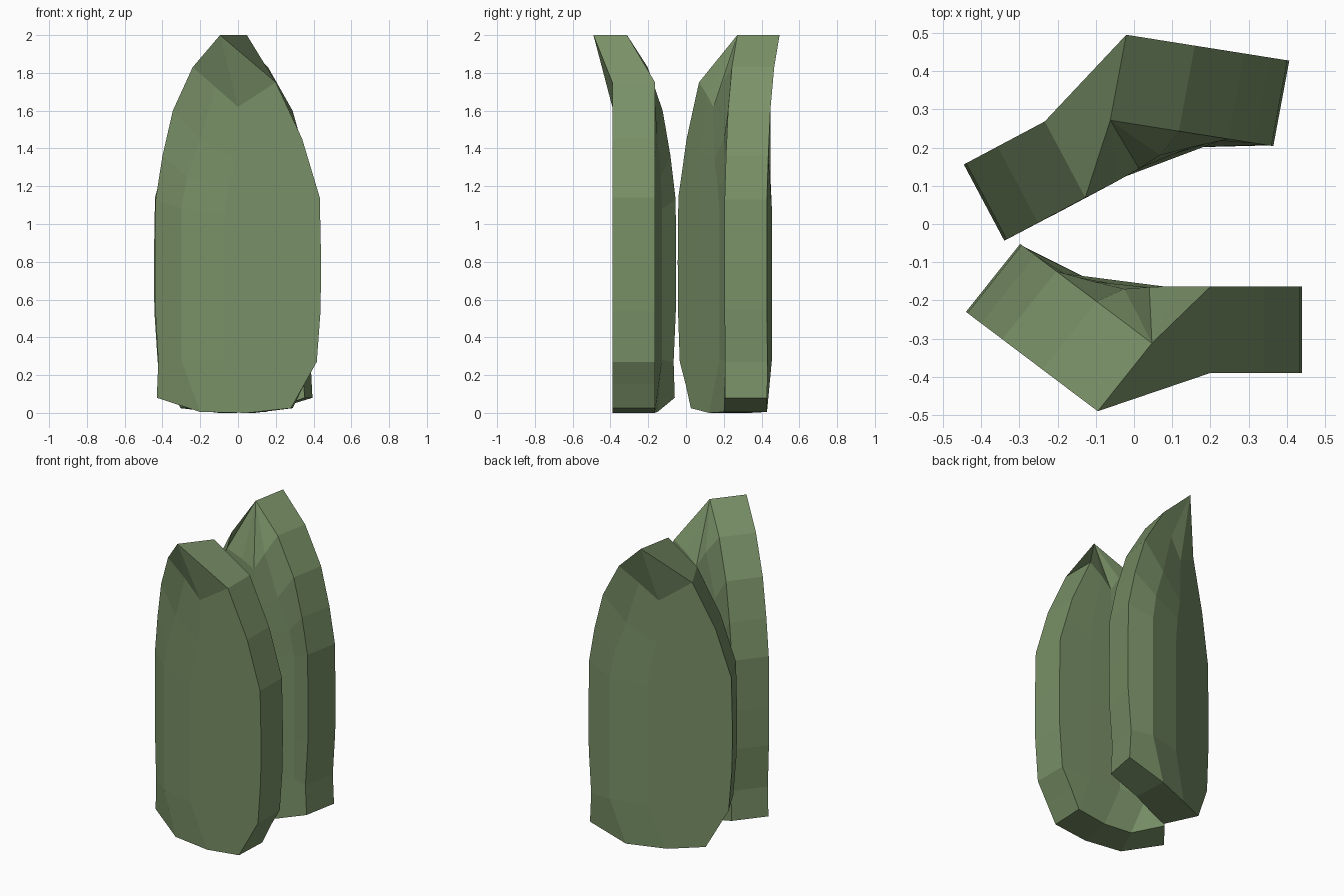
import bpy, bmesh, math
from mathutils import Matrix

if "Cube" in bpy.data.objects:
    bpy.data.objects.remove(bpy.data.objects["Cube"])

# Column cross-section: horizontal thickness direction for each column
OFFSETS = [(.142, .178), (.095, .208), (.04, .225), (.01, .227), (0, .226)]
TIP = (-.095, 2.0)
# Front outline rows, five (x, z) points each, left rim to right rim
ROWS = [
    [(-.24, 1.83), (-.12, 1.725), (0, 1.62), (.1, 1.685), (.2, 1.75)],
    [(-.345, 1.6), (-.2, 1.45), (-.01, 1.34), (.17, 1.38), (.34, 1.45)],
    [(-.40, 1.36), (-.27, 1.25), (-.05, 1.2), (.18, 1.22), (.385, 1.3)],
    [(-.436, 1.13), (-.3, 1.08), (-.07, 1.05), (.18, 1.07), (.433, 1.14)],
    [(-.44, .8), (-.3, .8), (-.07, .8), (.19, .8), (.44, .8)],
    [(-.438, .55), (-.3, .54), (-.07, .54), (.19, .54), (.437, .54)],
    [(-.422, .27), (-.3, .28), (-.07, .28), (.19, .28), (.417, .27)],
    [(-.43, .08), (-.2, .005), (.05, 0), (.28, .025), (.35, .15)],
]


def depth(x, col):
    """Outer surface y: flat angled left rim, rounded bend, flat right half."""
    if col == 0:
        return -.23 - .754 * (x + .44)
    if x < -.3:
        return -.335 + .75 * (-.3 - x)
    if x < -.07:
        return -.335 - .055 * (x + .3) / .23
    return -.39


green = bpy.data.materials.new("leaf_green")
green.diffuse_color = (.19, .28, .135, 1)
green.use_nodes = True
green.node_tree.nodes["Principled BSDF"].inputs["Base Color"].default_value = green.diffuse_color


def make_slab(name, matrix):
    bm = bmesh.new()

    def skin(inner):
        def vert(x, z, c):
            ox, oy = OFFSETS[c] if inner else (0, 0)
            return bm.verts.new((x + ox, depth(x, c) + oy, z))
        tip = vert(*TIP, 0)
        grid = [[vert(x, z, c) for c, (x, z) in enumerate(r)] for r in ROWS]
        for c in range(4):
            bm.faces.new((tip, grid[0][c], grid[0][c + 1]))
            for a, b in zip(grid, grid[1:]):
                bm.faces.new((a[c], b[c], b[c + 1], a[c + 1]))
        # outline loop of the skin
        return ([tip] + [r[0] for r in grid] + grid[-1][1:4]
                + [r[4] for r in reversed(grid)])

    outer, inner = skin(False), skin(True)
    # rim band joining both skins
    n = len(outer)
    for i in range(n):
        j = (i + 1) % n
        bm.faces.new((outer[i], outer[j], inner[j], inner[i]))
    bmesh.ops.recalc_face_normals(bm, faces=bm.faces)
    mesh = bpy.data.meshes.new(name)
    bm.to_mesh(mesh)
    bm.free()
    mesh.transform(matrix)
    mesh.materials.append(green)
    bpy.context.collection.objects.link(bpy.data.objects.new(name, mesh))


# Front slab, and the same slab turned around behind it
make_slab("front_slab", Matrix.Identity(4))
make_slab("back_slab", Matrix.Translation((.126, .018, 0))
          @ Matrix.Rotation(math.radians(208), 4, 'Z'))
